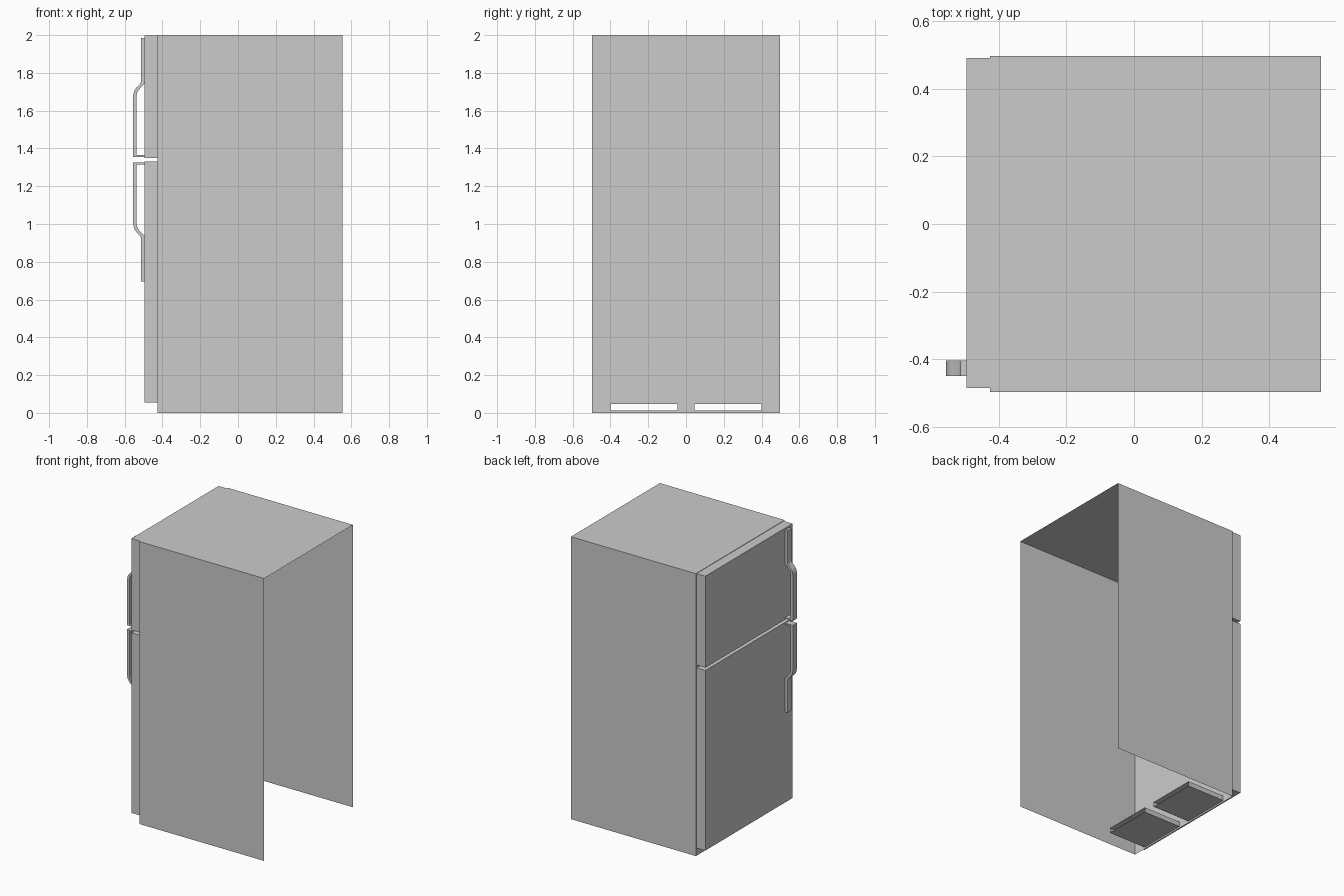
import bpy, bmesh, math

if "Cube" in bpy.data.objects:
    bpy.data.objects.remove(bpy.data.objects["Cube"])

X_FRONT, X_BACK, HALF_Y, TOP = -0.425, 0.553, 0.497, 2.0
VENTS = [(-0.40, -0.045), (0.045, 0.40)]
VENT_Z = (0.012, 0.047)


def finish(bm, name, smooth=False):
    bmesh.ops.remove_doubles(bm, verts=bm.verts, dist=1e-5)
    mesh = bpy.data.meshes.new(name)
    bm.to_mesh(mesh)
    bm.free()
    obj = bpy.data.objects.new(name, mesh)
    bpy.context.collection.objects.link(obj)
    if smooth:
        bpy.ops.object.select_all(action='DESELECT')
        obj.select_set(True)
        bpy.context.view_layer.objects.active = obj
        bpy.ops.object.shade_smooth_by_angle(angle=math.radians(35))
    return obj


def box(name, x, y, z, open_sides=()):
    """Box from ranges; open_sides lists (axis, sign) faces to leave out."""
    bm = bmesh.new()
    bmesh.ops.create_cube(bm, size=1)
    gone = [f for f in bm.faces if any(f.normal[a] * s > 0.9 for a, s in open_sides)]
    bmesh.ops.delete(bm, geom=gone, context='FACES')
    for v in bm.verts:
        v.co = [r[0] if c < 0 else r[1] for c, r in zip(v.co, (x, y, z))]
    return finish(bm, name)


# Cabinet shell: open at the rear and underneath, front panel made separately
box("cabinet", (X_FRONT, X_BACK), (-HALF_Y, HALF_Y), (0, TOP),
    [(0, 1), (0, -1), (2, -1)])

# Front panel with two vent openings along the bottom
bm = bmesh.new()
ys = [-HALF_Y, *VENTS[0], *VENTS[1], HALF_Y]
zs = [0, *VENT_Z, TOP]
for i in range(5):
    for j in range(3):
        if j == 1 and i in (1, 3):
            continue
        corners = [(ys[i], zs[j]), (ys[i], zs[j + 1]),
                   (ys[i + 1], zs[j + 1]), (ys[i + 1], zs[j])]
        bm.faces.new([bm.verts.new((X_FRONT, *c)) for c in corners])
finish(bm, "front_panel")

# Vent ducts running back from the openings
for n, y in enumerate(VENTS):
    box(f"vent_duct_{n + 1}", (X_FRONT, -0.13), y, VENT_Z, [(0, 1), (0, -1)])

# Doors
DOOR_X, DOOR_Y = (-0.495, X_FRONT - 0.001), (-0.485, 0.49)
box("freezer_door", DOOR_X, DOOR_Y, (1.35, 1.998))
box("fridge_door", DOOR_X, DOOR_Y, (0.055, 1.33))


# Handles: side profile (x, z) extruded across y, mirrored for the lower door
def handle(name, mirror):
    outer = [(-0.495, 1.985), (-0.513, 1.985), (-0.513, 1.755), (-0.518, 1.742),
             (-0.538, 1.722), (-0.549, 1.706), (-0.555, 1.68), (-0.555, 1.355),
             (-0.495, 1.355)]
    inner = [(-0.495, 1.365), (-0.537, 1.365), (-0.537, 1.68), (-0.533, 1.698),
             (-0.525, 1.711), (-0.495, 1.742)]
    bm = bmesh.new()
    face = bm.faces.new([bm.verts.new((x, -0.449, 2.68 - z if mirror else z))
                         for x, z in outer + inner])
    ext = bmesh.ops.extrude_face_region(bm, geom=[face])
    verts = [g for g in ext["geom"] if isinstance(g, bmesh.types.BMVert)]
    bmesh.ops.translate(bm, verts=verts, vec=(0, 0.046, 0))
    if not any(len(f.verts) > 4 and f.normal.y < 0 for f in bm.faces):
        bm.faces.ensure_lookup_table()
        caps = [f for f in bm.faces if len(f.verts) > 4]
        if len(caps) < 2:
            low = [v for v in bm.verts if v.co.y < -0.43]
            bmesh.ops.contextual_create(bm, geom=low)
    bmesh.ops.recalc_face_normals(bm, faces=bm.faces)
    finish(bm, name, smooth=True)


handle("freezer_handle", False)
handle("fridge_handle", True)
